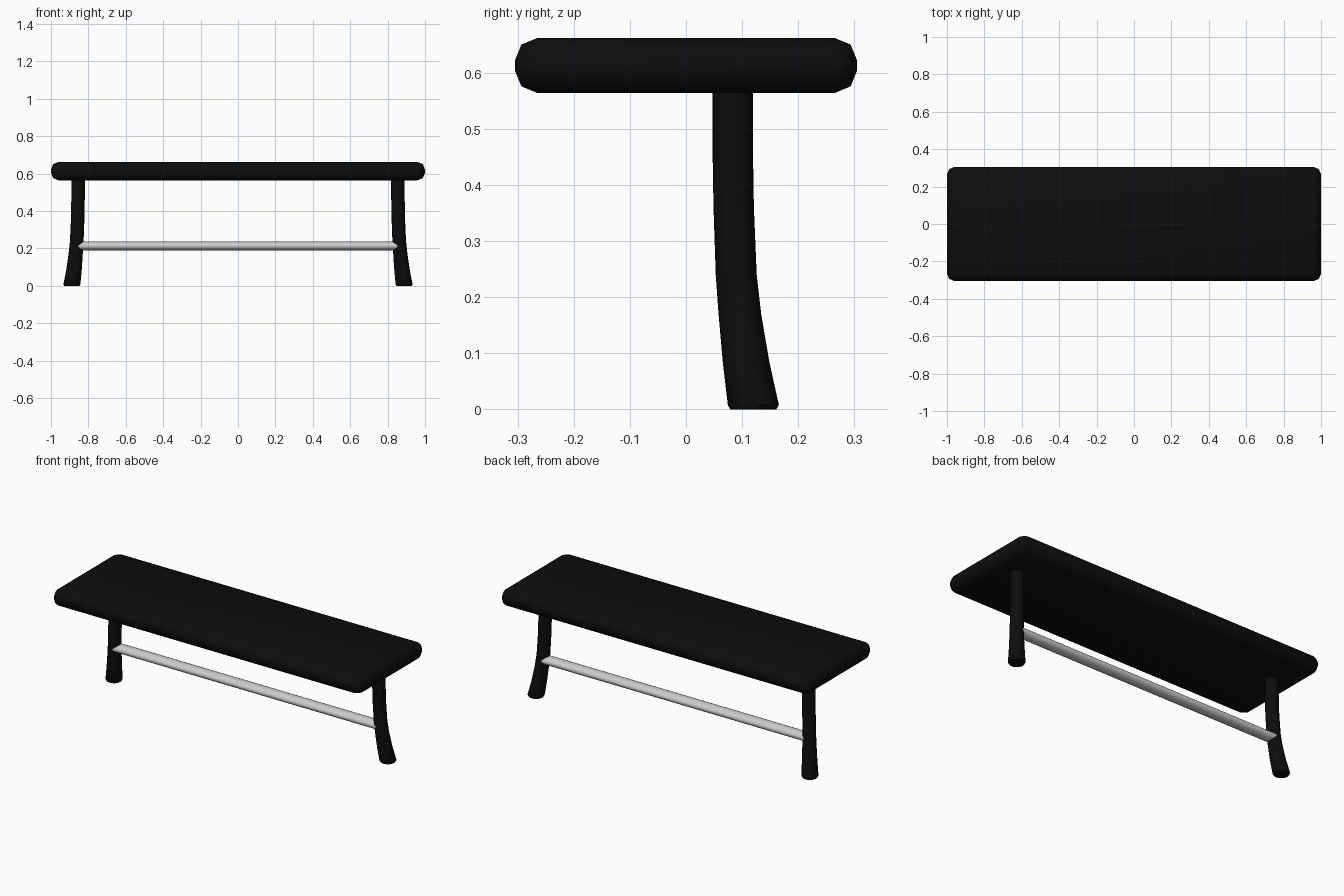
import bpy, bmesh, math

if "Cube" in bpy.data.objects:
    bpy.data.objects.remove(bpy.data.objects["Cube"])

black = bpy.data.materials.new("black")
black.diffuse_color = (0.004, 0.004, 0.004, 1)
black.use_nodes = True
black.node_tree.nodes["Principled BSDF"].inputs["Base Color"].default_value = black.diffuse_color


def make_object(name, bm, material=None, angle=60):
    bmesh.ops.recalc_face_normals(bm, faces=bm.faces)
    mesh = bpy.data.meshes.new(name)
    bm.to_mesh(mesh)
    bm.free()
    ob = bpy.data.objects.new(name, mesh)
    bpy.context.collection.objects.link(ob)
    if material:
        mesh.materials.append(material)
    bpy.ops.object.select_all(action='DESELECT')
    bpy.context.view_layer.objects.active = ob
    ob.select_set(True)
    bpy.ops.object.shade_smooth_by_angle(angle=math.radians(angle))
    return ob


def loft(rings):
    """Skin a list of closed point rings and cap both ends."""
    bm = bmesh.new()
    loops = [[bm.verts.new(p) for p in ring] for ring in rings]
    n = len(loops[0])
    for a, b in zip(loops, loops[1:]):
        for i in range(n):
            j = (i + 1) % n
            bm.faces.new((a[i], a[j], b[j], b[i]))
    bm.faces.new(loops[0])
    bm.faces.new(loops[-1])
    return bm


# Seat: thick slab with two-step rounded edges
bm = bmesh.new()
bmesh.ops.create_cube(bm, size=1)
for v in bm.verts:
    v.co = (v.co.x * 2, v.co.y * 0.61, v.co.z * 0.098 + 0.613)
bmesh.ops.bevel(bm, geom=bm.edges[:], offset=0.04, segments=2, profile=0.5,
                affect='EDGES')
make_object("seat", bm, black)

# Legs: round, flaring outward and backward at the foot (x, y, z, radius)
path = [(0.888, 0.120, 0.000, 0.041), (0.888, 0.120, 0.008, 0.0455),
        (0.877, 0.107, 0.085, 0.0415), (0.868, 0.096, 0.170, 0.038),
        (0.862, 0.0895, 0.240, 0.0365), (0.857, 0.085, 0.360, 0.036),
        (0.855, 0.083, 0.480, 0.036), (0.855, 0.083, 0.575, 0.036)]
N = 24
circle = [(math.cos(2 * math.pi * i / N), math.sin(2 * math.pi * i / N))
          for i in range(N)]
for side, label in ((-1, "left_leg"), (1, "right_leg")):
    rings = [[(side * (x + r * c), y + r * s, z) for c, s in circle]
             for x, y, z, r in path]
    make_object(label, loft(rings), black, 40)

# Rail: oval bar running between the legs
rings = [[(x, 0.0915 + 0.035 * c, 0.213 + 0.024 * s) for c, s in circle]
         for x in (-0.86, 0.86)]
make_object("rail", loft(rings))
